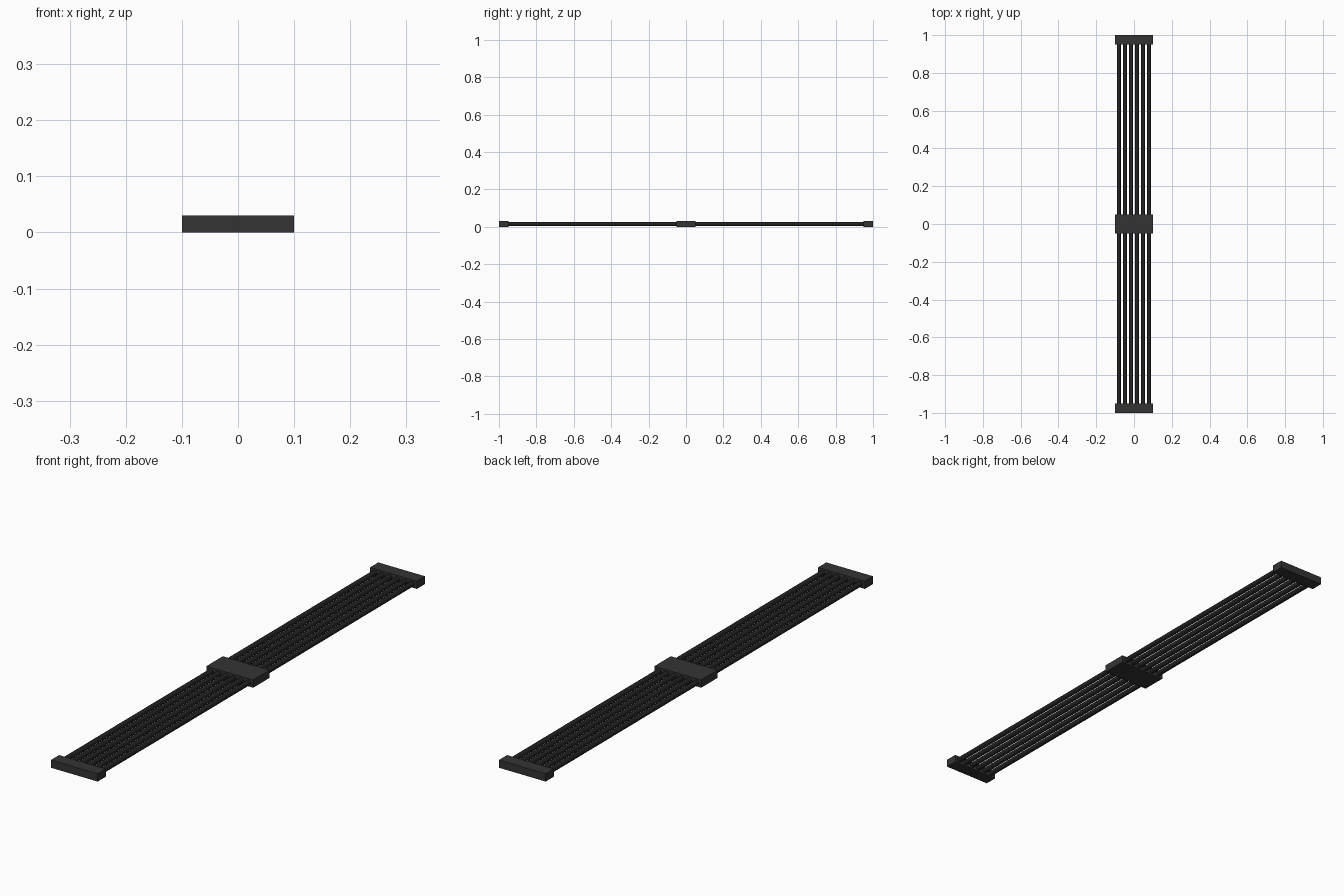
import bpy, math

if "Cube" in bpy.data.objects:
    bpy.data.objects.remove(bpy.data.objects["Cube"])


def material(name, v):
    m = bpy.data.materials.new(name)
    m.diffuse_color = (v, v, v, 1)
    m.use_nodes = True
    m.node_tree.nodes["Principled BSDF"].inputs["Base Color"].default_value = m.diffuse_color
    return m


block_mat = material("charcoal", 0.034)
bar_mat = material("near_black", 0.016)


def block(name, y, depth):
    bpy.ops.mesh.primitive_cube_add(size=1, location=(0, y, 0.015))
    o = bpy.context.object
    o.name = name
    o.dimensions = (0.2, depth, 0.03)
    bpy.ops.object.transform_apply(location=False, rotation=False, scale=True)
    o.data.materials.append(block_mat)


# End caps and centre connector
block("front_cap", -0.975, 0.05)
block("back_cap", 0.975, 0.05)
block("centre_block", 0, 0.1)

# Six parallel round strands, split at the centre block
for side, y in (("front", -0.5), ("back", 0.5)):
    for i in range(6):
        bpy.ops.mesh.primitive_cylinder_add(
            vertices=16, radius=0.01, depth=0.94,
            location=(-0.08 + 0.032 * i, y, 0.015),
            rotation=(math.pi / 2, 0, 0))
        o = bpy.context.object
        o.name = f"{side}_strand_{i + 1}"
        o.data.materials.append(bar_mat)
        bpy.ops.object.shade_smooth_by_angle(angle=math.radians(40))
